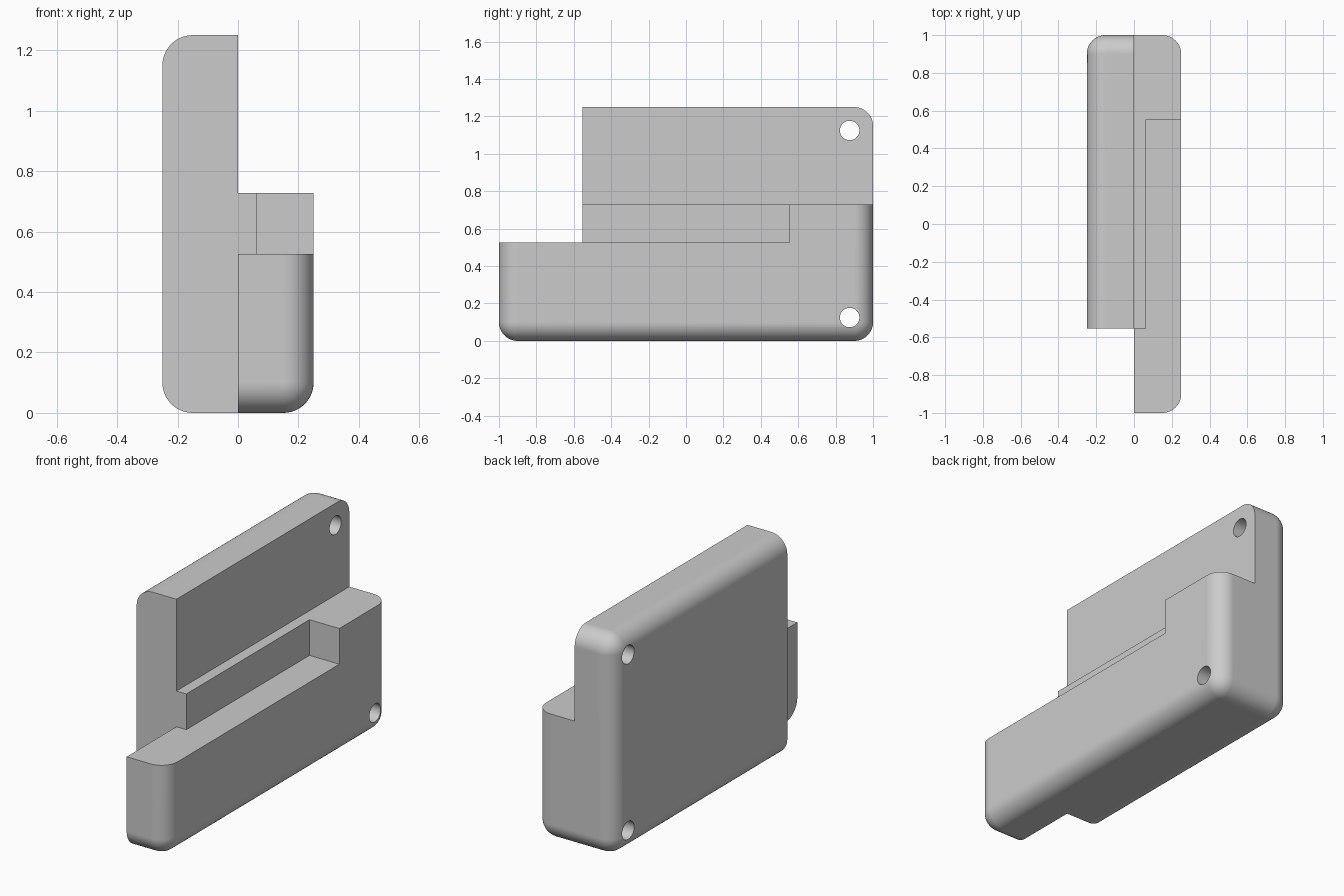
import bpy
import math
from mathutils import Vector

default = bpy.data.objects.get("Cube")
if default:
    bpy.data.objects.remove(default, do_unlink=True)

# Main dimensions
HALF_WIDTH, LENGTH, HEIGHT = 0.25, 1.0, 1.25
ROUND = 0.1
STEP_Z, LEDGE_Z = 0.728, 0.525
SLOT_X, SLOT_Y = 0.0625, 0.553
FAR = 1.6

grey = bpy.data.materials.new("grey plastic")
grey.use_nodes = True
colour = (0.6, 0.6, 0.6, 1)
grey.diffuse_color = colour
grey.node_tree.nodes["Principled BSDF"].inputs["Base Color"].default_value = colour


def box(name, low, high):
    """Axis-aligned box between two corners."""
    low, high = Vector(low), Vector(high)
    bpy.ops.mesh.primitive_cube_add(size=1, location=(low + high) / 2)
    obj = bpy.context.object
    obj.name = name
    obj.scale = high - low
    bpy.ops.object.transform_apply(location=True, rotation=False, scale=True)
    obj.data.materials.append(grey)
    return obj


def apply_modifier(obj, modifier):
    bpy.context.view_layer.objects.active = obj
    bpy.ops.object.modifier_apply(modifier=modifier.name)


def cut(obj, cutter):
    """Subtract a cutter and discard it."""
    modifier = obj.modifiers.new("cut", "BOOLEAN")
    modifier.operation = "DIFFERENCE"
    modifier.solver = "EXACT"
    modifier.object = cutter
    apply_modifier(obj, modifier)
    bpy.data.objects.remove(cutter, do_unlink=True)


# Rounded body block
body = box("stepped_body", (-HALF_WIDTH, -LENGTH, 0), (HALF_WIDTH, LENGTH, HEIGHT))
bevel = body.modifiers.new("rounding", "BEVEL")
bevel.width = ROUND
bevel.segments = 12
apply_modifier(body, bevel)

# Upper step, long slot, and the two cuts that shorten the front end
cut(body, box("step_cutter", (0, -FAR, STEP_Z), (FAR, FAR, FAR)))
cut(body, box("slot_cutter", (SLOT_X, -FAR, LEDGE_Z), (FAR, SLOT_Y, FAR)))
cut(body, box("front_side_cutter", (-FAR, -FAR, -FAR), (0, -SLOT_Y, FAR)))
cut(body, box("front_top_cutter", (-FAR, -FAR, LEDGE_Z), (FAR, -SLOT_Y, FAR)))

# Screw holes through the back corners
for z in (0.125, HEIGHT - 0.125):
    bpy.ops.mesh.primitive_cylinder_add(
        vertices=48, radius=0.052, depth=2,
        location=(0, 0.875, z), rotation=(0, math.pi / 2, 0))
    drill = bpy.context.object
    drill.data.materials.append(grey)
    cut(body, drill)

# Smooth rounding with crisp cut edges
bpy.ops.object.select_all(action="DESELECT")
body.select_set(True)
bpy.context.view_layer.objects.active = body
bpy.ops.object.shade_smooth_by_angle(angle=math.radians(30))
normals = body.modifiers.new("flat face normals", "WEIGHTED_NORMAL")
normals.keep_sharp = True
